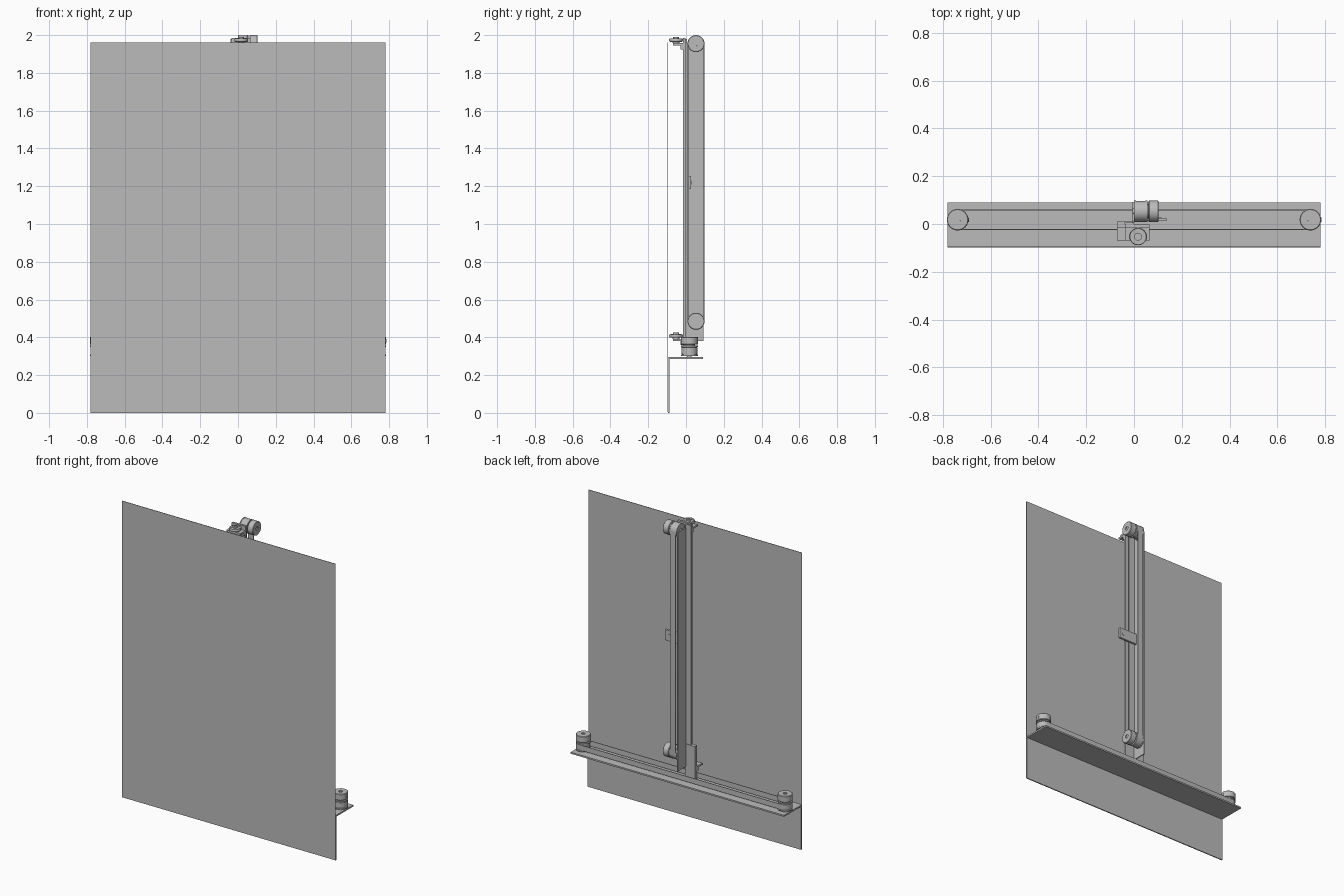
import bpy, bmesh, math
from mathutils import Matrix, Vector

cube = bpy.data.objects.get("Cube")
if cube:
    bpy.data.objects.remove(cube, do_unlink=True)

grey = bpy.data.materials.new("plain grey")
grey.use_nodes = True
COLOUR = (0.5, 0.5, 0.5, 1)
grey.diffuse_color = COLOUR
grey.node_tree.nodes["Principled BSDF"].inputs["Base Color"].default_value = COLOUR

ALONG_X = Matrix.Rotation(math.pi / 2, 4, "Y")   # turns a z axis into an x axis


def finish(name, bm, matrix=Matrix(), smooth=False):
    bm.transform(matrix)
    bmesh.ops.recalc_face_normals(bm, faces=bm.faces)
    mesh = bpy.data.meshes.new(name)
    bm.to_mesh(mesh)
    bm.free()
    mesh.materials.append(grey)
    obj = bpy.data.objects.new(name, mesh)
    bpy.context.collection.objects.link(obj)
    if smooth:
        bpy.ops.object.select_all(action="DESELECT")
        obj.select_set(True)
        bpy.context.view_layer.objects.active = obj
        bpy.ops.object.shade_smooth_by_angle(angle=math.radians(35))
    return obj


def box(name, x, y, z):
    bm = bmesh.new()
    bmesh.ops.create_cube(bm, size=1)
    lo, hi = Vector((x[0], y[0], z[0])), Vector((x[1], y[1], z[1]))
    size = hi - lo
    return finish(name, bm, Matrix.Translation((lo + hi) / 2) @ Matrix.Diagonal((*size, 1)))


def lathe(name, profile, matrix, steps=40):
    """Revolve a closed outline of (radius, height) points."""
    bm = bmesh.new()
    rings = []
    for i in range(steps):
        a = 2 * math.pi * i / steps
        rings.append([bm.verts.new((r * math.cos(a), r * math.sin(a), h)) for r, h in profile])
    for i in range(steps):
        a, b = rings[i], rings[(i + 1) % steps]
        for j in range(len(profile)):
            k = (j + 1) % len(profile)
            bm.faces.new((a[j], b[j], b[k], a[k]))
    return finish(name, bm, matrix, True)


def rod(name, radius, depth, matrix):
    bm = bmesh.new()
    bmesh.ops.create_cone(bm, cap_ends=True, segments=20, radius1=radius, radius2=radius, depth=depth)
    return finish(name, bm, matrix @ Matrix.Translation((0, 0, depth / 2)), True)


def belt(name, half, radius, low, high, matrix, wall=0.004, steps=16):
    """Closed band around two wheels lying at +half and -half."""
    bm = bmesh.new()
    sections = []
    for side in (1, -1):
        for i in range(steps + 1):
            a = math.pi * i / steps - math.pi / 2 + (0 if side > 0 else math.pi)
            c, s = math.cos(a), math.sin(a)
            sections.append([bm.verts.new((side * half + r * c, r * s, h))
                             for r, h in ((radius, low), (radius, high),
                                          (radius - wall, high), (radius - wall, low))])
    for i, a in enumerate(sections):
        b = sections[(i + 1) % len(sections)]
        for j in range(4):
            k = (j + 1) % 4
            bm.faces.new((a[j], b[j], b[k], a[k]))
    return finish(name, bm, matrix, True)


R, HOLE = 0.045, 0.012


def wheel_pair(name, matrix):
    """Grooved belt wheel, spacer and collar on one shaft."""
    lathe(name + "_belt_wheel", [(HOLE, 0), (R, 0), (R, 0.007), (0.039, 0.009), (0.039, 0.046),
                                 (R, 0.048), (R, 0.055), (HOLE, 0.055)], matrix)
    lathe(name + "_spacer", [(HOLE, 0.055), (0.03, 0.055), (0.03, 0.06), (HOLE, 0.06)], matrix)
    lathe(name + "_collar", [(HOLE, 0.06), (R - 0.003, 0.06), (R, 0.063), (R, 0.099),
                             (R - 0.003, 0.102), (HOLE, 0.102)], matrix)
    rod(name + "_shaft", HOLE, 0.103, matrix @ Matrix.Translation((0, 0, -0.007)))


# Front board and the angle rail along its foot
box("front_board", (-0.78, 0.78), (-0.098, -0.095), (0.005, 1.96))
box("rail_upright", (-0.78, 0.78), (-0.095, -0.088), (0, 0.295))
box("rail_shelf", (-0.78, 0.78), (-0.095, 0.09), (0.286, 0.296))

# Horizontal drive
for side, x in (("left", 0.738), ("right", -0.738)):
    wheel_pair(side + "_lower", Matrix.Translation((x, 0.018, 0.301)))
    rod(side + "_collar_screw", 0.009, 0.003, Matrix.Translation((x + R - 0.001, 0.018, 0.381)) @ ALONG_X)
belt("lower_belt", 0.738, 0.043, 0.311, 0.346, Matrix.Translation((0, 0.018, 0)))

# Vertical arm: angle section with a backing strip and foot bracket
box("arm_web", (-0.006, 0), (0.005, 0.093), (0.38, 1.955))
box("arm_flange", (-0.04, 0), (-0.002, 0.006), (0.36, 1.98))
box("arm_backing_strip", (-0.035, 0.065), (-0.016, -0.002), (0.36, 1.985))
box("foot_bracket", (-0.072, 0), (-0.014, 0.01), (0.31, 0.53))

# Vertical drive
TOP, BOTTOM, DRIVE_Y = 1.955, 0.485, 0.053
for side, z in (("top", TOP), ("bottom", BOTTOM)):
    wheel_pair(side + "_arm", Matrix.Translation((0.001, DRIVE_Y, z)) @ ALONG_X)
belt("arm_belt", (TOP - BOTTOM) / 2, 0.044, 0.008, 0.05,
     Matrix.Translation((0, DRIVE_Y, (TOP + BOTTOM) / 2)) @ ALONG_X)

# Carriage tab clamped to the arm belt
box("carriage_tab", (0, 0.135), (0.012, 0.026), (1.185, 1.255))
rod("tab_screw", 0.011, 0.003, Matrix.Translation((0.105, 0.028, 1.22)) @ Matrix.Rotation(math.pi / 2, 4, "X"))

# Guide rollers on brackets at both ends of the arm
for side, z, left in (("upper", 1.957, -0.035), ("lower", 0.392, -0.072)):
    box(side + "_roller_bracket", (left, 0.065), (-0.068, -0.014), (z - 0.012, z))
    box(side + "_roller_rib", (left, 0.065), (-0.028, -0.014), (z - 0.032, z - 0.012))
    at = Matrix.Translation((0.017, -0.053, z))
    lathe(side + "_guide_roller", [(0.007, 0), (0.018, 0), (0.018, 0.006), (0.034, 0.008), (0.036, 0.012),
                                   (0.036, 0.021), (0.034, 0.024), (0.016, 0.024), (0.016, 0.033),
                                   (0.007, 0.033)], at)
    rod(side + "_roller_pin", 0.007, 0.03, at)
    for i in range(5):
        a = 2 * math.pi * i / 5
        rod(side + "_roller_screw", 0.005, 0.003,
            at @ Matrix.Translation((0.025 * math.cos(a), 0.025 * math.sin(a), 0.023)))
